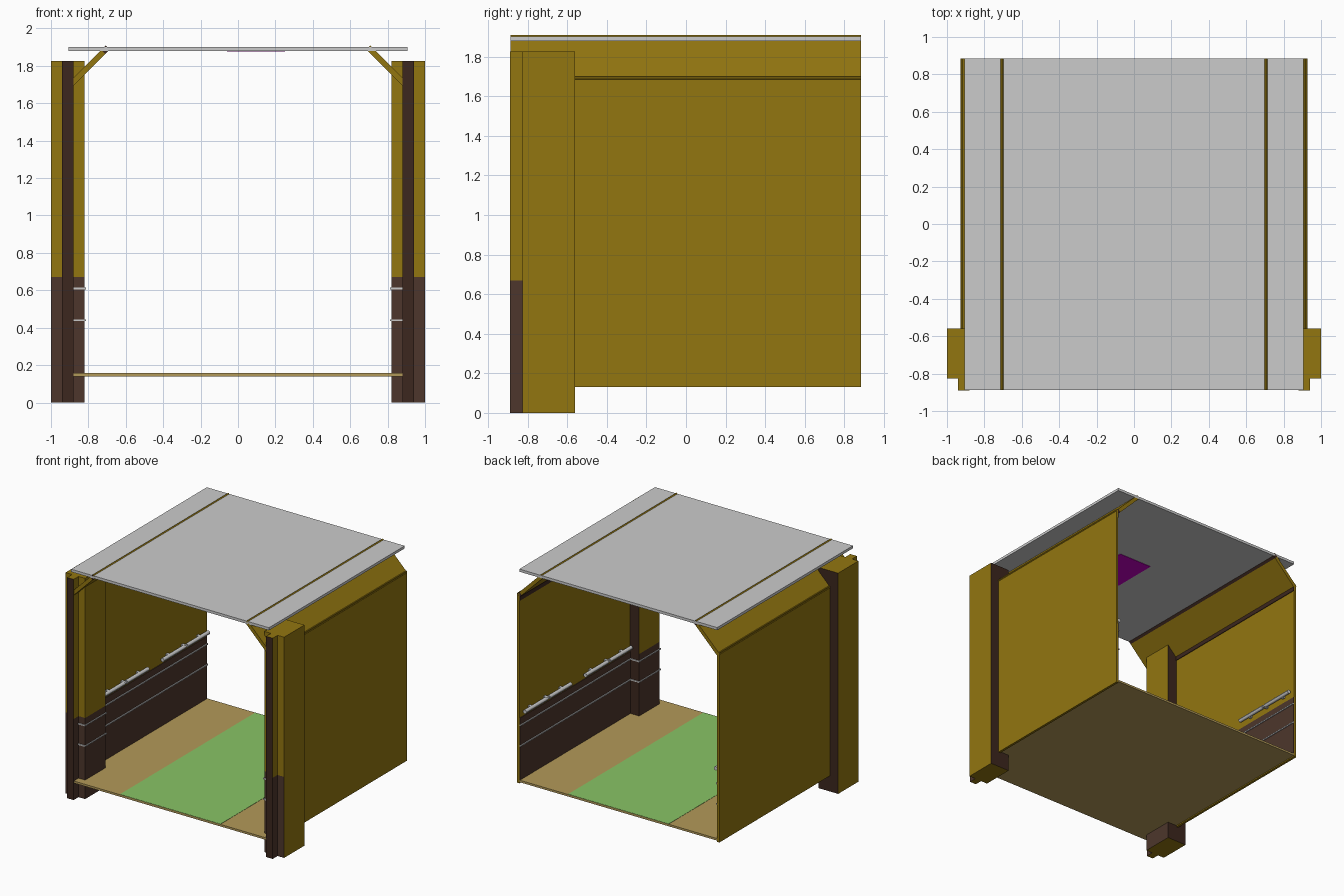
import bpy, bmesh, math
from mathutils import Matrix, Vector

if "Cube" in bpy.data.objects:
    bpy.data.objects.remove(bpy.data.objects["Cube"])


def mat(name, r, g, b):
    m = bpy.data.materials.new(name)
    m.diffuse_color = (r, g, b, 1)
    m.use_nodes = True
    m.node_tree.nodes["Principled BSDF"].inputs["Base Color"].default_value = m.diffuse_color
    return m


OCHRE = mat("ochre", 0.29, 0.18, 0.005)
BROWN = mat("brown", 0.075, 0.037, 0.025)
DARK = mat("dark_brown", 0.045, 0.020, 0.013)
TAN = mat("tan", 0.45, 0.32, 0.10)
GREEN = mat("green", 0.25, 0.55, 0.13)
MAGENTA = mat("magenta", 0.55, 0.0, 0.55)


def face_key(n, s):
    # names a face by direction; "in" points towards the centre of the model
    if abs(n.x) > 0.5:
        return "out" if n.x * s > 0 else "in"
    if abs(n.y) > 0.5:
        return "back" if n.y > 0 else "front"
    return "top" if n.z > 0 else "bottom"


def box(name, x, y, z, base=None, side=1, skip=(), **paint):
    """Box from ranges; side=-1 mirrors it in x; paint overrides single faces."""
    xs = sorted(v * side for v in x)
    lo, hi = Vector((xs[0], y[0], z[0])), Vector((xs[1], y[1], z[1]))
    bm = bmesh.new()
    bmesh.ops.create_cube(bm, size=1, matrix=Matrix.Translation((lo + hi) / 2)
                          @ Matrix.Diagonal((*(hi - lo), 1)))
    bm.normal_update()
    mats = ([base] if base else []) + list(dict.fromkeys(paint.values()))
    drop = []
    for f in bm.faces:
        k = face_key(f.normal, side)
        if k in paint:
            f.material_index = mats.index(paint[k])
        if k in skip:
            drop.append(f)
    bmesh.ops.delete(bm, geom=drop, context="FACES")
    me = bpy.data.meshes.new(name)
    bm.to_mesh(me)
    bm.free()
    for m in mats:
        me.materials.append(m)
    ob = bpy.data.objects.new(name, me)
    bpy.context.collection.objects.link(ob)
    return ob


def tube(name, x, y, z, r, length):
    bpy.ops.mesh.primitive_cylinder_add(vertices=12, radius=r, depth=length,
                                        location=(x, y, z),
                                        rotation=(math.pi / 2, 0, 0))
    ob = bpy.context.object
    ob.name = name
    bpy.ops.object.shade_smooth_by_angle()


Y0, YP, Y1 = -0.888, -0.56, 0.885   # front, pillar back, rear
ZW, ZP = 0.67, 1.825                # wainscot top, pillar top

# floor, walkway strip, roof and ceiling patch
box("floor", (-0.905, 0.905), (Y0, Y1), (0.14, 0.157), TAN)
box("walkway", (-0.46, 0.46), (Y0 + 0.002, Y1 - 0.002), (0.156, 0.159), GREEN)
box("roof", (-0.905, 0.905), (Y0, Y1), (1.88, 1.902))
box("ceiling_patch", (-0.06, 0.25), (-0.26, 0.13), (1.877, 1.881), MAGENTA)

for s, tag in ((-1, "left"), (1, "right")):
    # side wall with inner wainscot and dark top trim
    box(f"{tag}_wall", (0.905, 0.925), (YP, Y1), (0.13, 1.70), OCHRE, s)
    box(f"{tag}_wainscot", (0.9, 0.906), (YP, Y1 - 0.002), (0.155, ZW), BROWN, s)
    box(f"{tag}_wall_trim", (0.9, 0.906), (YP, Y1 - 0.002), (1.64, 1.69), DARK, s)

    # front pillar: brown below, ochre above, dark rear face and front strip
    for part, z, col, gone in (("lower", (0, ZW), BROWN, "top"),
                               ("upper", (ZW, ZP), OCHRE, "bottom")):
        box(f"{tag}_pillar_{part}", (0.82, 1.0), (-0.826, YP), z, col, s, (gone,),
            out=OCHRE, back=DARK, **({"bottom": OCHRE} if part == "lower" else {}))
        box(f"{tag}_pillar_strip_{part}", (0.88, 0.94), (Y0 - 0.002, -0.826), z, col,
            s, (gone, "back"), front=DARK,
            **({"bottom": OCHRE} if part == "lower" else {}))

    # slanted cornice panel with a dark edge strip
    for part, x, gone, paint in (
            ("panel", (-0.157, 0.122), "xp", {}),
            ("edge", (0.122, 0.157), "xn", dict(front=DARK, back=DARK, bottom=DARK))):
        ob = box(f"{tag}_cornice_{part}", x, (Y0, Y1), (-0.015, 0.015), OCHRE, 1,
                 ("out",) if gone == "xp" else ("in",), **paint)
        ob.location = (s * 0.807, 0, 1.788)
        ob.rotation_euler = (0, s * math.pi / 4, 0)

    # thin metal rails running along the wall and around the pillar
    for i, z in enumerate((0.44, 0.61)):
        h = (z - 0.005, z + 0.005)
        for part, x, y in (("wall", (0.892, 0.902), (YP, Y1)),
                           ("pillar_back", (0.814, 0.902), (YP - 0.002, -0.552)),
                           ("pillar_side", (0.814, 0.822), (-0.834, -0.552)),
                           ("pillar_front", (0.814, 0.88), (-0.834, -0.824))):
            box(f"{tag}_rail_{part}_{i}", x, y, h, None, s)

    # handrail tubes: two lengths each joined by a bracket
    for j, yc in enumerate((0.56, -0.23)):
        for e in (-1, 1):
            tube(f"{tag}_handrail_{j}", s * 0.873, yc + e * 0.158, 0.72, 0.016, 0.285)
        tube(f"{tag}_handrail_core_{j}", s * 0.873, yc, 0.72, 0.010, 0.5)
        for e in (-0.2, 0, 0.2):
            box(f"{tag}_handrail_bracket_{j}", (0.868, 0.906),
                (yc + e - 0.012, yc + e + 0.012), (0.71, 0.73), None, s)
